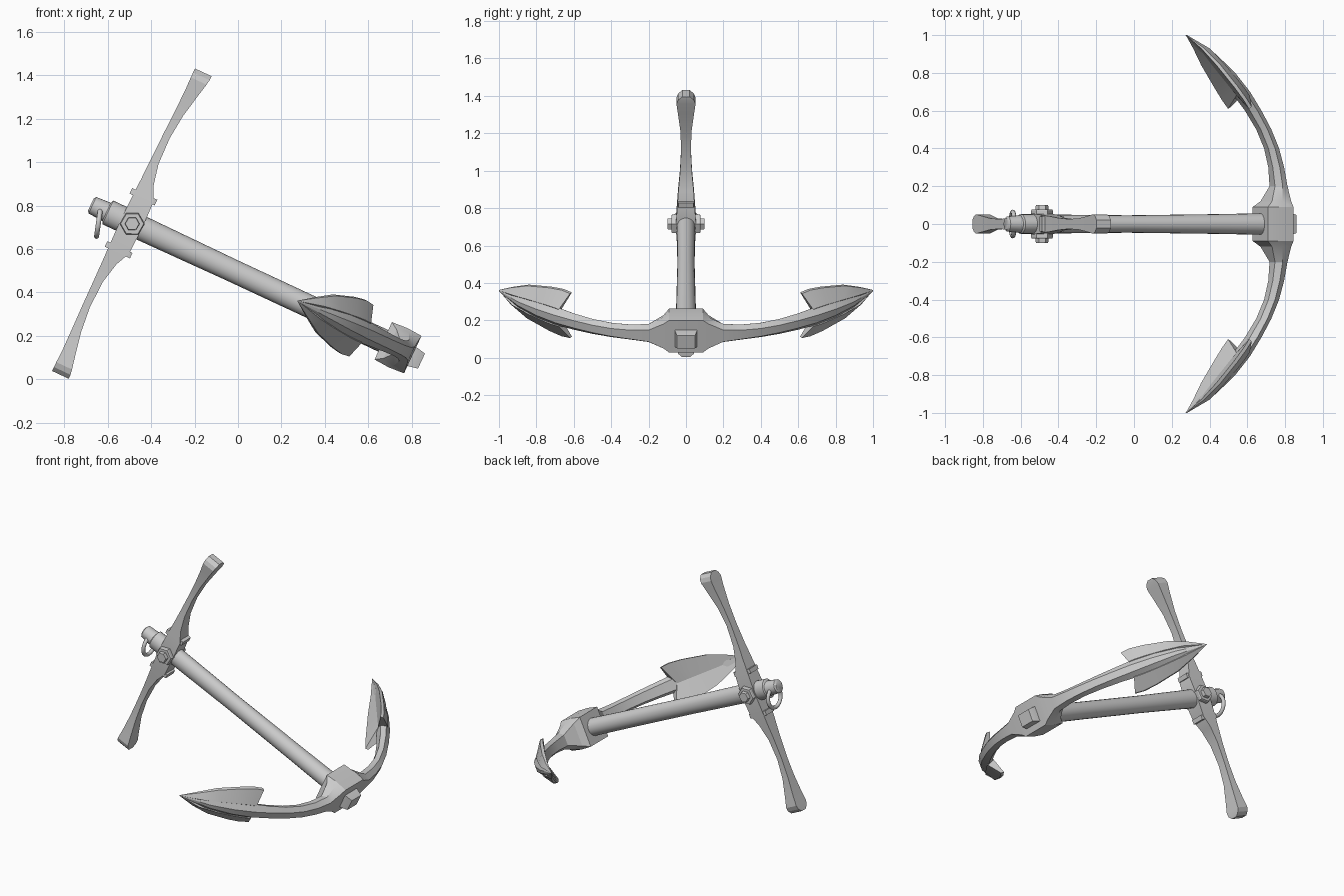
import bpy, bmesh, math
from mathutils import Matrix, Vector

# Local frame: x runs down the shank, y across the arms, z along the stock
FRAME = Matrix.Translation((-0.487, 0, 0.716)) @ Matrix.Rotation(math.radians(25.0), 4, 'Y')


def loft(name, rings, angle=30, frame=FRAME):
    """Skin a list of equally long closed rings and cap both ends."""
    bm = bmesh.new()
    loops = [[bm.verts.new(frame @ Vector(p)) for p in r] for r in rings]
    n = len(loops[0])
    for a, b in zip(loops, loops[1:]):
        for i in range(n):
            j = (i + 1) % n
            bm.faces.new((a[i], a[j], b[j], b[i]))
    bm.faces.new(loops[0])
    bm.faces.new(loops[-1])
    bmesh.ops.remove_doubles(bm, verts=bm.verts, dist=0.0004)
    bmesh.ops.recalc_face_normals(bm, faces=bm.faces)
    me = bpy.data.meshes.new(name)
    bm.to_mesh(me)
    bm.free()
    ob = bpy.data.objects.new(name, me)
    bpy.context.collection.objects.link(ob)
    bpy.ops.object.select_all(action='DESELECT')
    ob.select_set(True)
    bpy.context.view_layer.objects.active = ob
    bpy.ops.object.shade_smooth_by_angle(angle=math.radians(angle))
    return ob


def box_ring(x, z0, hy, hz):
    return [(x, -hy, z0 - hz), (x, hy, z0 - hz), (x, hy, z0 + hz), (x, -hy, z0 + hz)]


# Shank with tapered head and collar: (position, half width, half height)
shank = [(-0.21, 0.03, 0.03), (-0.202, 0.04, 0.042), (-0.13, 0.046, 0.046),
         (-0.124, 0.052, 0.06), (-0.06, 0.052, 0.06), (0.06, 0.05, 0.057),
         (0.5, 0.046, 0.053), (1.0, 0.052, 0.053), (1.3, 0.057, 0.055)]
loft("shank", [[(x, ry * math.cos(t), rz * math.sin(t))
                for t in [math.tau * k / 20 for k in range(20)]]
               for x, ry, rz in shank], 35)

# Bowed stock, mirrored up and down: (height, x low, x high, half width)
half = [(0.0, -0.056, 0.05, 0.055), (0.13, -0.053, 0.046, 0.046), (0.2, -0.051, 0.014, 0.041),
        (0.3, -0.049, -0.008, 0.032), (0.43, -0.047, -0.012, 0.026), (0.55, -0.044, 0.0, 0.03),
        (0.66, -0.042, 0.022, 0.043), (0.725, -0.044, 0.036, 0.051),
        (0.75, -0.044, 0.04, 0.042), (0.77, -0.044, 0.04, 0.02)]
stock = [(-z, a, b, h) for z, a, b, h in half[:0:-1]] + half
loft("stock", [[(a + 0.005 * z, -h, z), (b + 0.005 * z, -h, z),
                (b + 0.005 * z, h, z), (a + 0.005 * z, h, z)] for z, a, b, h in stock], 25)

# Small lugs at the corners of the stock hub
for sx in (-1, 1):
    for sz in (-1, 1):
        loft("stock_lug", [box_ring(sx * 0.035 - 0.006, sz * 0.135, 0.044, 0.014),
                           box_ring(sx * 0.064 - 0.006, sz * 0.135, 0.04, 0.014)])

# Hexagonal nuts and pin ends either side of the hub
for s in (-1, 1):
    for name, r, y0, y1 in (("hub_nut", 0.057, 0.03, 0.078), ("pin_end", 0.034, 0.07, 0.1)):
        prof = [(r, y0), (r, y1 - 0.006), (r * 0.93, y1)]
        loft(name, [[(q * math.cos(k * math.pi / 3 + 0.43), s * y, q * math.sin(k * math.pi / 3 + 0.43))
                     for k in range(6)] for q, y in prof], 20)

# Crown and both arms in one sweep: (y, inner x, outer x, half height, outer flat share)
arm = [(0, 1.275, 1.425, 0.1, 0.95), (0.09, 1.275, 1.425, 0.1, 0.95),
       (0.12, 1.31, 1.422, 0.085, 0.85), (0.2, 1.345, 1.418, 0.053, 0.65),
       (0.3, 1.335, 1.402, 0.044, 0.6), (0.4, 1.31, 1.374, 0.042, 0.55),
       (0.5, 1.265, 1.33, 0.044, 0.5), (0.6, 1.2, 1.272, 0.048, 0.45),
       (0.7, 1.12, 1.205, 0.054, 0.4), (0.8, 1.035, 1.12, 0.052, 0.35),
       (0.9, 0.945, 1.01, 0.038, 0.3), (1.0, 0.84, 0.848, 0.004, 0.3)]


def arm_ring(y, a, b, h, f):
    m = a + (b - a) * 0.5
    g = max(f, 0.65)
    return [(b, y, -h * f), (b, y, h * f), (m, y, h), (a, y, h * g),
            (a, y, -h * g), (m, y, -h)]


both = [(-y, a, b, h, f) for y, a, b, h, f in arm[:0:-1]] + arm
loft("crown_and_arms", [arm_ring(*s) for s in both], 20)

# Square stub through the crown
loft("crown_stub", [box_ring(1.38, -0.01, 0.06, 0.047), box_ring(1.43, -0.01, 0.06, 0.047),
                    box_ring(1.474, -0.01, 0.048, 0.038)])

# Fluke wings: (edge y, edge x, edge z, root y, root x inner, root depth, root z)
wing = [(1.0, 0.841, 0.002, 1.0, 0.84, 0.006, 0.001), (0.93, 0.906, 0.05, 0.93, 0.92, 0.045, 0.03),
        (0.84, 0.975, 0.096, 0.85, 0.985, 0.06, 0.042), (0.72, 1.067, 0.127, 0.76, 1.065, 0.06, 0.05),
        (0.655, 1.115, 0.136, 0.715, 1.105, 0.058, 0.052), (0.61, 1.148, 0.131, 0.68, 1.135, 0.055, 0.05)]
for sy in (-1, 1):
    for sz in (-1, 1):
        loft("fluke_wing", [[(rx, sy * ry, 0), (ex, sy * ey, sz * ez),
                             (ex + 0.016 * min(1, ez * 12), sy * (ey + 0.01 * min(1, ez * 12)), sz * ez),
                             (rx + d, sy * ry, sz * rz)]
                            for ey, ex, ez, ry, rx, d, rz in wing], 25)

# Shackle ring hanging from the head
bpy.ops.mesh.primitive_torus_add(major_radius=0.064, minor_radius=0.012, major_segments=28,
                                 minor_segments=10, location=(-0.642, 0, 0.722),
                                 rotation=(0, math.radians(98), 0))
bpy.context.object.name = "shackle_ring"
bpy.ops.object.shade_smooth_by_angle(angle=math.radians(40))
